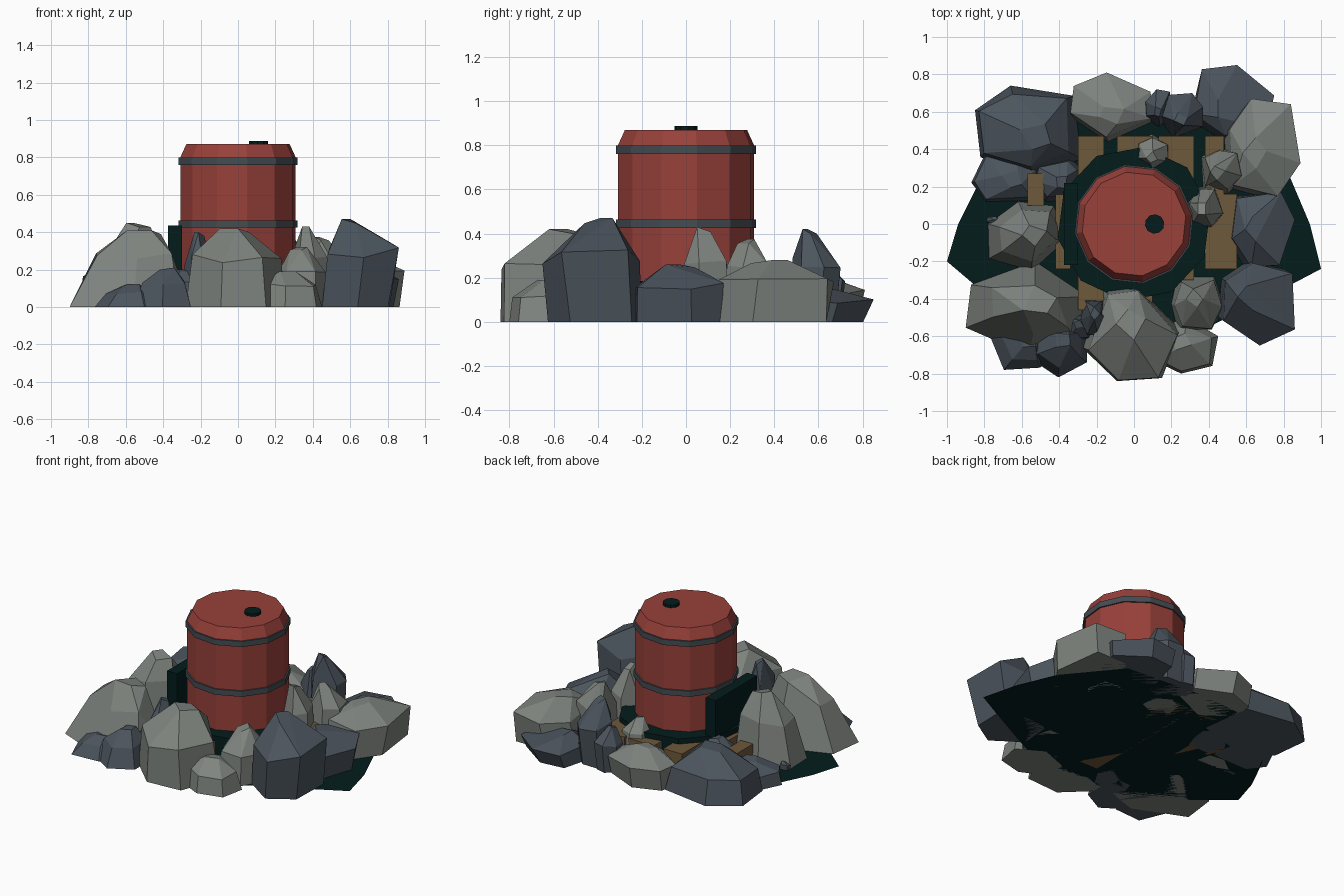
import bpy, bmesh, random
from math import cos, sin, tau
from mathutils import Vector

if "Cube" in bpy.data.objects:
    bpy.data.objects.remove(bpy.data.objects["Cube"])


def material(name, r, g, b):
    mat = bpy.data.materials.new(name)
    mat.use_nodes = True
    mat.diffuse_color = (r, g, b, 1)
    bsdf = mat.node_tree.nodes["Principled BSDF"]
    bsdf.inputs["Base Color"].default_value = (r, g, b, 1)
    bsdf.inputs["Roughness"].default_value = 0.9
    return mat


RED = material("barrel red", .315, .052, .042)
BAND = material("band steel", .058, .072, .084)
DARK = material("dark green", .001, .012, .012)
WOOD = material("plank brown", .155, .1, .045)
PALE = material("pale stone", .211, .23, .211)
SLATE = material("slate stone", .071, .089, .11)


def finish(bm, name, mat):
    bmesh.ops.recalc_face_normals(bm, faces=bm.faces)
    mesh = bpy.data.meshes.new(name)
    bm.to_mesh(mesh)
    bm.free()
    mesh.materials.append(mat)
    obj = bpy.data.objects.new(name, mesh)
    bpy.context.collection.objects.link(obj)
    return obj


def lathe(name, profile, mat, sides=12, centre=(0, 0)):
    """Closed faceted solid from (radius, height) pairs."""
    bm = bmesh.new()
    rings = [[bm.verts.new((centre[0] + r * cos(tau * (i + .3) / sides),
                            centre[1] + r * sin(tau * (i + .3) / sides), z))
              for i in range(sides)] for r, z in profile]
    for low, high in zip(rings, rings[1:]):
        for i in range(sides):
            j = (i + 1) % sides
            bm.faces.new((low[i], low[j], high[j], high[i]))
    bm.faces.new(rings[0])
    bm.faces.new(rings[-1])
    return finish(bm, name, mat)


def box(name, x, y, z, mat):
    bm = bmesh.new()
    bmesh.ops.create_cube(bm, size=1)
    for v in bm.verts:
        v.co = [lo + (c + .5) * (hi - lo) for c, (lo, hi) in zip(v.co, (x, y, z))]
    return finish(bm, name, mat)


def rock(name, bounds, mat, seed):
    """Blocky boulder fitted to its footprint, with its peak leaning inward."""
    x0, x1, y0, y1, height, waist = bounds
    rng = random.Random(seed)
    outward = Vector((x0 + x1, y0 + y1, 0)).normalized()
    lean = outward * (waist - .8) * .4
    sides, turn = 6, rng.uniform(0, tau)
    points = []
    for i in range(sides):
        a = turn + tau * (i + rng.uniform(-.22, .22)) / sides
        # Push the diagonals out for a squarer outline
        d = Vector((cos(a), sin(a), 0)) * max(abs(cos(a)), abs(sin(a))) ** -.5
        points.append(d * rng.uniform(.86, 1) - lean)
        points.append(d * rng.uniform(.9, 1) * waist + lean
                      + Vector((0, 0, rng.uniform(.56, .7))))
    peak = Vector((0, 0, 1)) - outward * .2
    for i in range(4):
        a = turn + tau * (i + rng.uniform(-.2, .2)) / 4
        points.append(peak + Vector((cos(a) * .3, sin(a) * .3, -.05 * (i // 2))))
    # Stretch the points so they fill the footprint
    for axis, lo, hi in ((0, x0, x1), (1, y0, y1)):
        values = [p[axis] for p in points]
        small, large = min(values), max(values)
        for p in points:
            p[axis] = lo + (p[axis] - small) / (large - small) * (hi - lo)
    bm = bmesh.new()
    for p in points:
        bm.verts.new((p.x, p.y, p.z * height))
    hull = bmesh.ops.convex_hull(bm, input=bm.verts)
    loose = {g for g in hull["geom_interior"] + hull["geom_unused"]
             if isinstance(g, bmesh.types.BMVert)}
    bmesh.ops.delete(bm, geom=list(loose), context="VERTS")
    bmesh.ops.dissolve_limit(bm, angle_limit=.28, verts=bm.verts, edges=bm.edges)
    return finish(bm, name, mat)


# Flat ground sheet
bm = bmesh.new()
outline = [(1, -.24), (.94, 0), (.83, .26), (.55, .6), (0, .64), (-.55, .6),
           (-.82, .24), (-.94, 0), (-1, -.2), (-.8, -.37), (-.45, -.6),
           (.2, -.65), (.6, -.45)]
bm.faces.new([bm.verts.new((x, y, 0)) for x, y in outline])
finish(bm, "ground_sheet", DARK)

# Raised plank deck and round footing: x range, y range
planks = [((-.57, -.48), (.1, .27)), ((-.42, -.34), (-.24, .2)),
          ((-.3, -.16), (-.46, .47)), ((-.09, .1), (-.46, .47)),
          ((.13, .32), (-.3, .47)), ((.38, .48), (-.24, .47)),
          ((.48, .55), (-.24, .16))]
for i, (x, y) in enumerate(planks):
    box(f"plank_{i + 1}", x, y, (0, .15), WOOD)
lathe("footing", [(.415, .003), (.415, .185)], DARK, 10)

# Barrel with two bands, filler cap and side plate
lathe("barrel", [(.312, .003), (.312, .8), (.28, .87)], RED)
for name, z in (("lower_band", .425), ("upper_band", .76)):
    lathe(name, [(.321, z), (.321, z + .038)], BAND)
lathe("filler_cap", [(.052, .865), (.052, .888)], DARK, 10, (.11, 0))
box("side_plate", (-.375, -.3), (-.22, .22), (.18, .435), DARK)

# Boulders: x range, y range, height, waist width
pale = [
    (-.9, -.25, -.7, -.2, .41, .65),
    (-.28, .25, -.84, -.33, .42, .92),
    (.09, .45, -.8, -.5, .19, .8),
    (.2, .48, -.57, -.28, .32, .85),
    (.28, .48, -.03, .2, .43, .85),
    (.36, .58, .16, .4, .375, .85),
    (.48, .89, .13, .67, .28, 1),
    (0, .2, .28, .48, .26, .85),
    (-.34, .1, .44, .81, .21, 1),
    (-.78, -.37, -.25, .12, .45, .75),
]
slate = [
    (.45, .86, -.65, -.2, .47, 1.03),
    (-.56, -.25, -.82, -.5, .21, .75),
    (-.77, -.42, -.78, -.52, .12, .7),
    (.5, .86, -.24, .17, .26, 1),
    (.3, .75, .45, .85, .15, 1),
    (.14, .37, .46, .7, .42, 1),
    (.06, .2, .52, .72, .28, 1),
    (-.85, -.28, .27, .74, .27, .85),
    (-.87, -.5, .12, .4, .13, .85),
    (-.53, -.28, .12, .35, .2, .85),
    (-.29, -.13, -.6, -.4, .4, .85),
    (-.4, -.2, -.62, -.48, .2, .85),
    (-.79, -.7, 0, .04, .05, 1),
]
for label, group, mat in (("pale", pale, PALE), ("slate", slate, SLATE)):
    for i, bounds in enumerate(group):
        rock(f"{label}_boulder_{i + 1}", bounds, mat, i * 7 + len(group))
